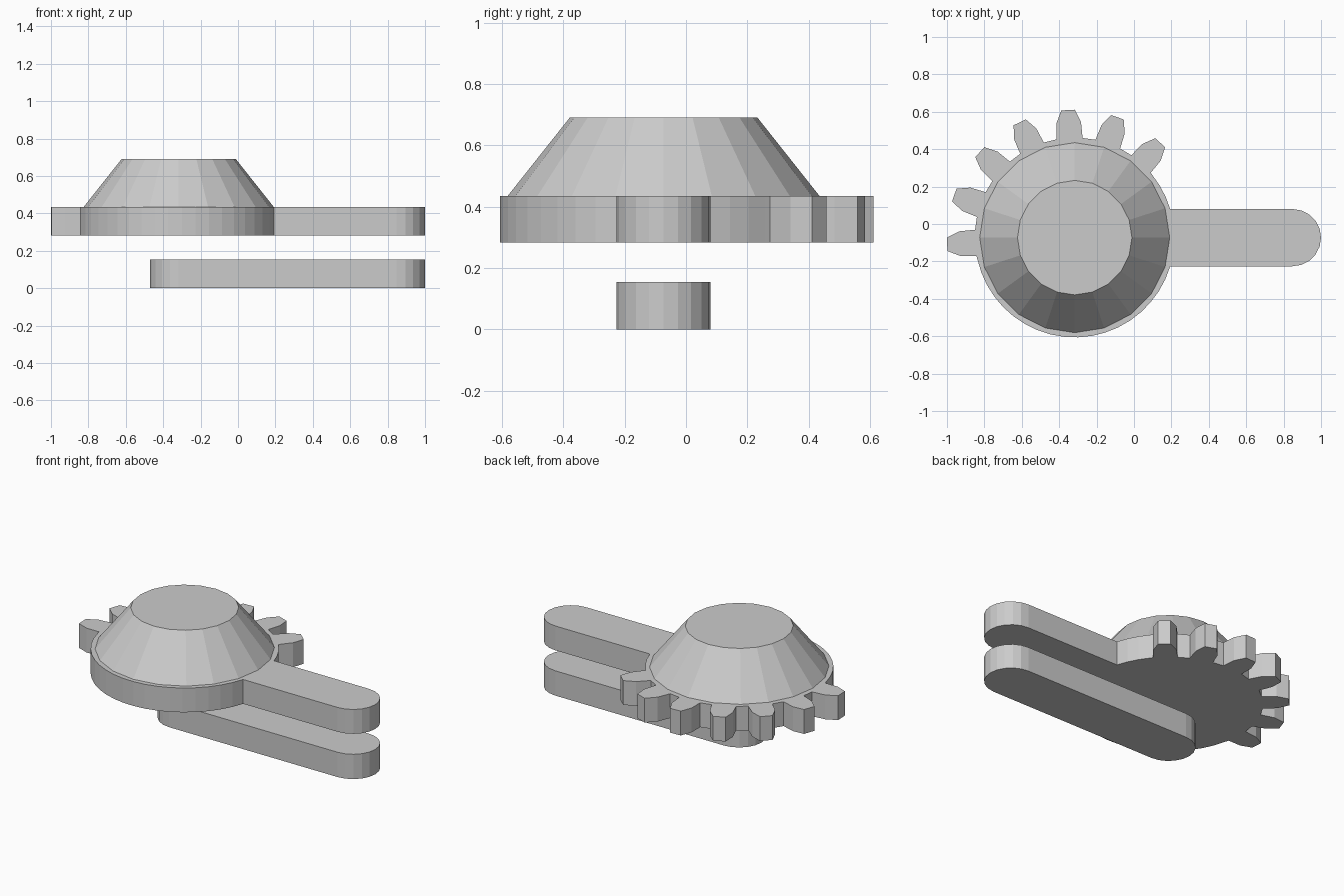
import bpy, bmesh
from math import sin, cos, radians, degrees, asin, atan2, hypot

if "Cube" in bpy.data.objects:
    bpy.data.objects.remove(bpy.data.objects["Cube"])

CX, CY = -0.317, -0.073     # hub axis
END_X, ARM_R = 0.847, 0.153  # rounded arm end
ROOT_R = 0.533


def arc(cx, cy, r, a0, a1, n):
    return [(cx + r * cos(radians(a0 + (a1 - a0) * i / n)),
             cy + r * sin(radians(a0 + (a1 - a0) * i / n))) for i in range(n + 1)]


def prism(name, pts, z0, z1):
    bm = bmesh.new()
    face = bm.faces.new([bm.verts.new((x, y, z0)) for x, y in pts])
    ext = bmesh.ops.extrude_face_region(bm, geom=[face])
    verts = [g for g in ext["geom"] if isinstance(g, bmesh.types.BMVert)]
    bmesh.ops.translate(bm, verts=verts, vec=(0, 0, z1 - z0))
    bmesh.ops.recalc_face_normals(bm, faces=bm.faces)
    mesh = bpy.data.meshes.new(name)
    bm.to_mesh(mesh)
    bm.free()
    obj = bpy.data.objects.new(name, mesh)
    bpy.context.collection.objects.link(obj)
    return obj


# lower link with two rounded ends
prism("lower_link",
      arc(END_X, CY, ARM_R, -90, 90, 10) + arc(CX, CY, ARM_R, 90, 270, 10),
      0.0, 0.155)

# sector gear: arm, seven teeth, then plain rim
tooth = [(0.53, -0.07), (0.615, -0.066), (0.683, -0.036),
         (0.683, 0.036), (0.615, 0.066), (0.53, 0.07)]
join = degrees(asin(ARM_R / ROOT_R))
half = degrees(atan2(0.07, 0.53))
first, step, count = 48, 22.5, 7
outline = arc(END_X, CY, ARM_R, -90, 90, 10)
outline += arc(CX, CY, ROOT_R, join, first - half - 2, 3)
for i in range(count):
    ang = first + step * i
    for u, v in tooth:
        a = radians(ang) + atan2(v, u)
        outline.append((CX + hypot(u, v) * cos(a), CY + hypot(u, v) * sin(a)))
last = first + step * (count - 1)
outline += arc(CX, CY, ROOT_R, last + half + 2, 360 - join, 19)
prism("sector_gear_arm", outline, 0.283, 0.435)

# faceted conical hub
bpy.ops.mesh.primitive_cone_add(vertices=20, radius1=0.508, radius2=0.306,
                                depth=0.255, location=(CX, CY, 0.5625))
bpy.context.object.name = "conical_hub"
